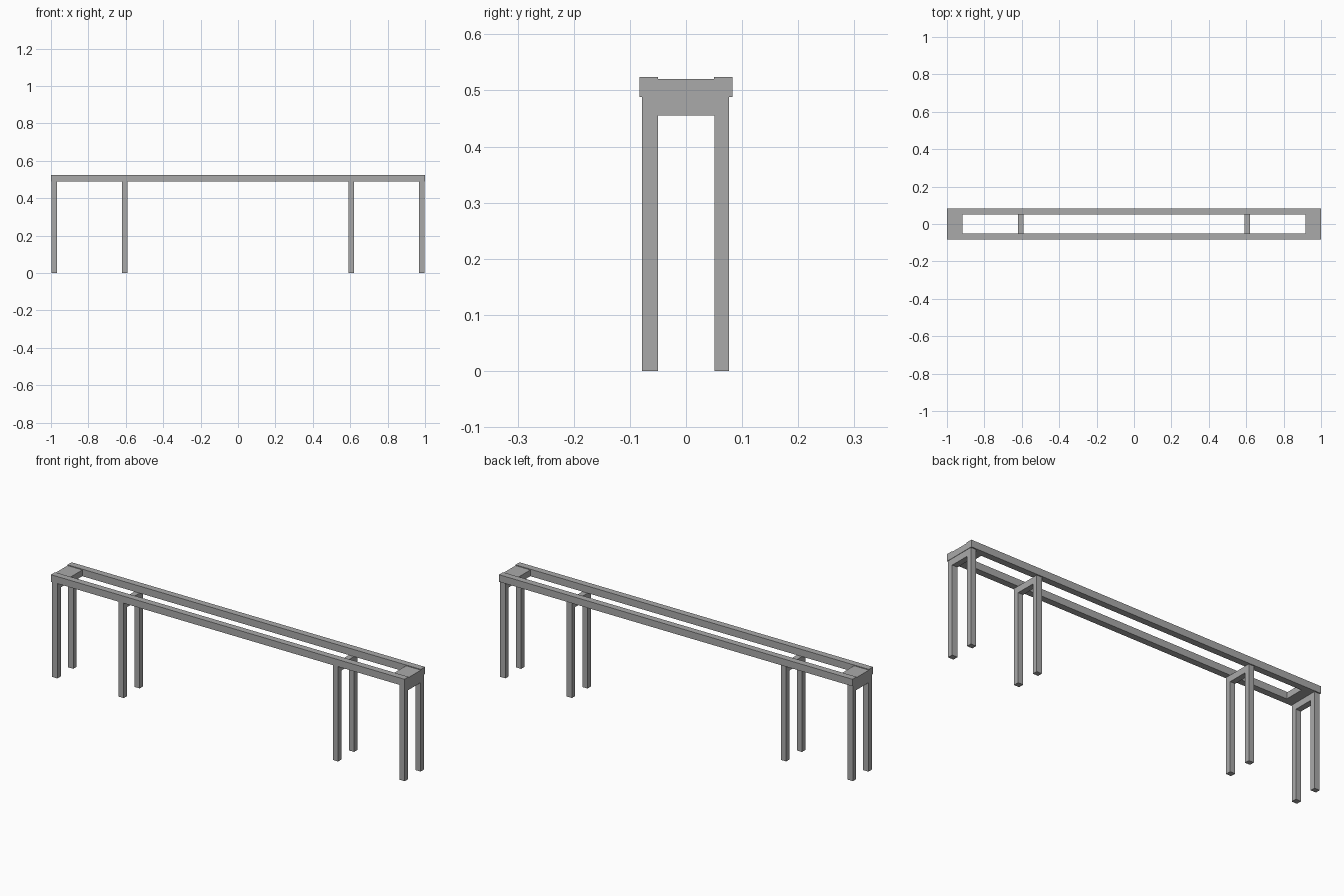
import bpy

cube = bpy.data.objects.get("Cube")
if cube:
    bpy.data.objects.remove(cube, do_unlink=True)

grey = bpy.data.materials.new("plain grey")
grey.use_nodes = True
colour = (0.4, 0.4, 0.4, 1)
grey.diffuse_color = colour
grey.node_tree.nodes["Principled BSDF"].inputs["Base Color"].default_value = colour


def box(name, x, y, z):
    """Box spanning the given (low, high) ranges."""
    spans = (x, y, z)
    bpy.ops.mesh.primitive_cube_add(size=1, location=[(a + b) / 2 for a, b in spans])
    ob = bpy.context.object
    ob.name = name
    ob.scale = [b - a for a, b in spans]
    bpy.ops.object.transform_apply(location=False, rotation=False, scale=True)
    ob.data.materials.append(grey)
    return ob


def mirrored(low, high, side):
    return tuple(sorted((low * side, high * side)))


RAIL_BOTTOM, RAIL_TOP = 0.488, 0.524
INNER = 0.05

# Long top rails
for side, label in ((-1, "front"), (1, "back")):
    box(label + "_rail", (-1, 1), mirrored(INNER, 0.083, side), (RAIL_BOTTOM, RAIL_TOP))

for end, label in ((-1, "right"), (1, "left")):
    # End plates, slightly lower than the rails
    box(label + "_end_plate", mirrored(0.916, 1, end), (-INNER, INNER), (RAIL_BOTTOM, 0.52))

    # Leg frames: two posts joined by a crossbar under the rails
    for place, low, high in (("outer", 0.968, 0.998), ("inner", 0.592, 0.621)):
        x = mirrored(low, high, end)
        name = label + "_" + place
        box(name + "_front_leg", x, (-0.078, -INNER), (0, RAIL_BOTTOM))
        box(name + "_back_leg", x, (0.051, 0.077), (0, RAIL_BOTTOM))
        box(name + "_crossbar", x, (-INNER, 0.051), (0.455, RAIL_BOTTOM))
